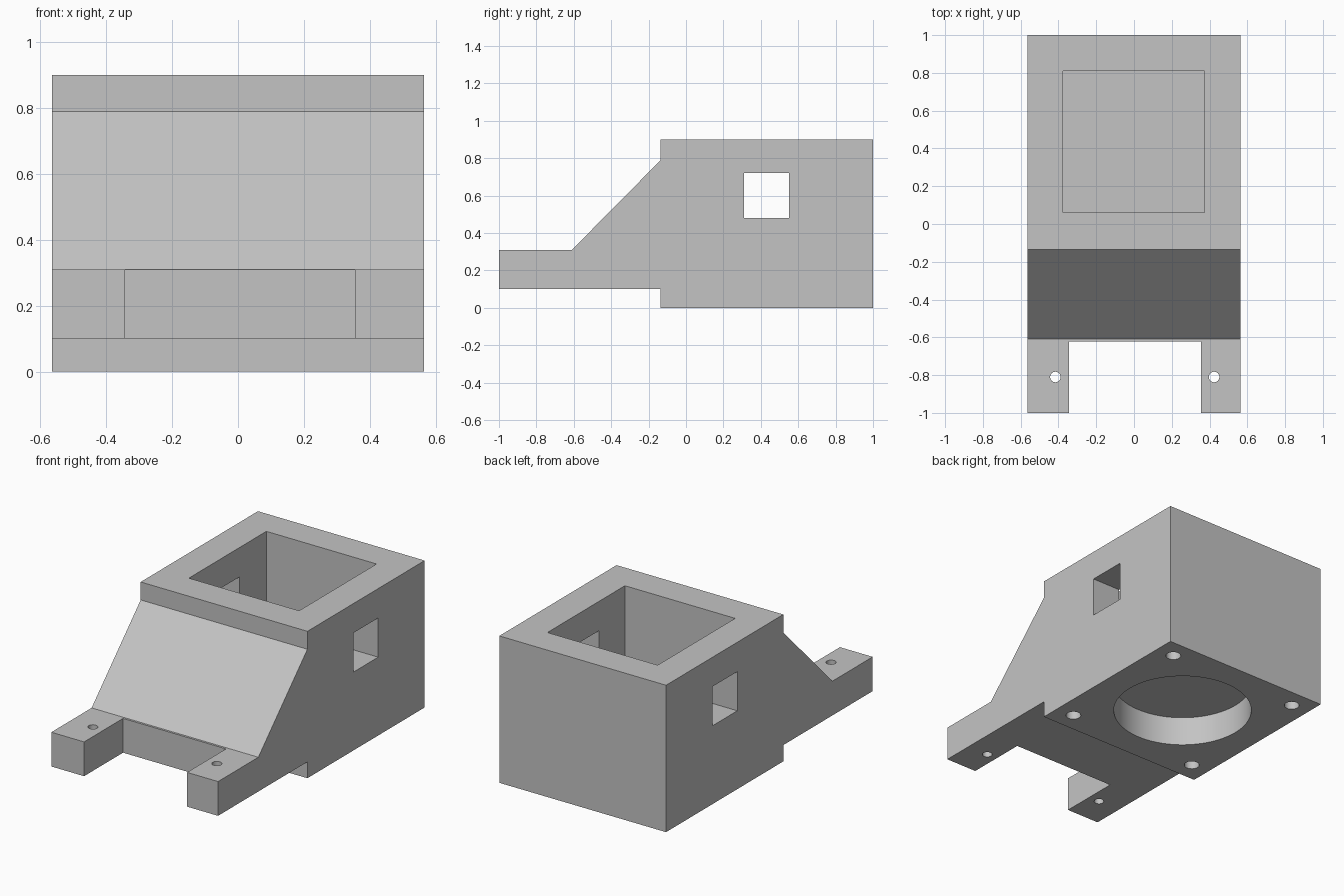
import bpy
import bmesh
import math
from mathutils import Matrix, Vector

default = bpy.data.objects.get("Cube")
if default:
    bpy.data.objects.remove(default, do_unlink=True)

HALF_W = 0.565
POCKET_Y = 0.435

grey = bpy.data.materials.new("plain grey")
grey.use_nodes = True
colour = (0.55, 0.55, 0.55, 1)
grey.diffuse_color = colour
grey.node_tree.nodes["Principled BSDF"].inputs["Base Color"].default_value = colour


def make_object(name, bm):
    bmesh.ops.recalc_face_normals(bm, faces=bm.faces)
    mesh = bpy.data.meshes.new(name)
    bm.to_mesh(mesh)
    bm.free()
    mesh.materials.append(grey)
    obj = bpy.data.objects.new(name, mesh)
    bpy.context.collection.objects.link(obj)
    return obj


def add_box(name, low, high):
    low, high = Vector(low), Vector(high)
    bm = bmesh.new()
    place = Matrix.Translation((low + high) / 2) @ Matrix.Diagonal((*(high - low), 1))
    bmesh.ops.create_cube(bm, size=1, matrix=place)
    return make_object(name, bm)


def add_cylinder(name, x, y, radius, bottom, top, sides=32):
    bm = bmesh.new()
    bmesh.ops.create_cone(bm, cap_ends=True, segments=sides, radius1=radius, radius2=radius,
                          depth=top - bottom, matrix=Matrix.Translation((x, y, (bottom + top) / 2)))
    return make_object(name, bm)


# Body: side profile extruded across the width
profile = [(-1, 0.10), (-0.135, 0.10), (-0.135, 0), (1, 0), (1, 0.90),
           (-0.135, 0.90), (-0.135, 0.79), (-0.61, 0.31), (-1, 0.31)]
bm = bmesh.new()
side = bm.faces.new([bm.verts.new((-HALF_W, y, z)) for y, z in profile])
extruded = bmesh.ops.extrude_face_region(bm, geom=[side])["geom"]
bmesh.ops.translate(bm, vec=(2 * HALF_W, 0, 0),
                    verts=[v for v in extruded if isinstance(v, bmesh.types.BMVert)])
housing = make_object("housing", bm)

# Openings: front notch, top pocket, side windows, round recess below
cutters = [
    add_box("notch_cutter", (-0.343, -1.2, 0), (0.355, -0.623, 0.5)),
    add_box("pocket_cutter", (-0.375, 0.06, 0.30), (0.372, 0.81, 1.1)),
    add_box("window_cutter", (-1, 0.31, 0.48), (1, 0.55, 0.72)),
    add_cylinder("recess_cutter", 0, POCKET_Y, 0.396, -0.2, 0.18, 96),
]

# Screw holes through the arms and in the base corners
for x in (-0.416, 0.424):
    cutters.append(add_cylinder("arm_hole_cutter", x, -0.81, 0.028, 0, 0.5))
for sx in (-1, 1):
    for sy in (-1, 1):
        cutters.append(add_cylinder("base_hole_cutter", sx * 0.445, POCKET_Y + sy * 0.448,
                                    0.043, -0.1, 0.18))

bpy.ops.object.select_all(action="DESELECT")
bpy.context.view_layer.objects.active = housing
housing.select_set(True)
for cutter in cutters:
    cutter.hide_render = True
    cut = housing.modifiers.new(cutter.name, "BOOLEAN")
    cut.operation = "DIFFERENCE"
    cut.solver = "EXACT"
    cut.object = cutter
    bpy.ops.object.modifier_apply(modifier=cut.name)
    bpy.data.objects.remove(cutter, do_unlink=True)

bpy.ops.object.shade_smooth_by_angle(angle=math.radians(30))
